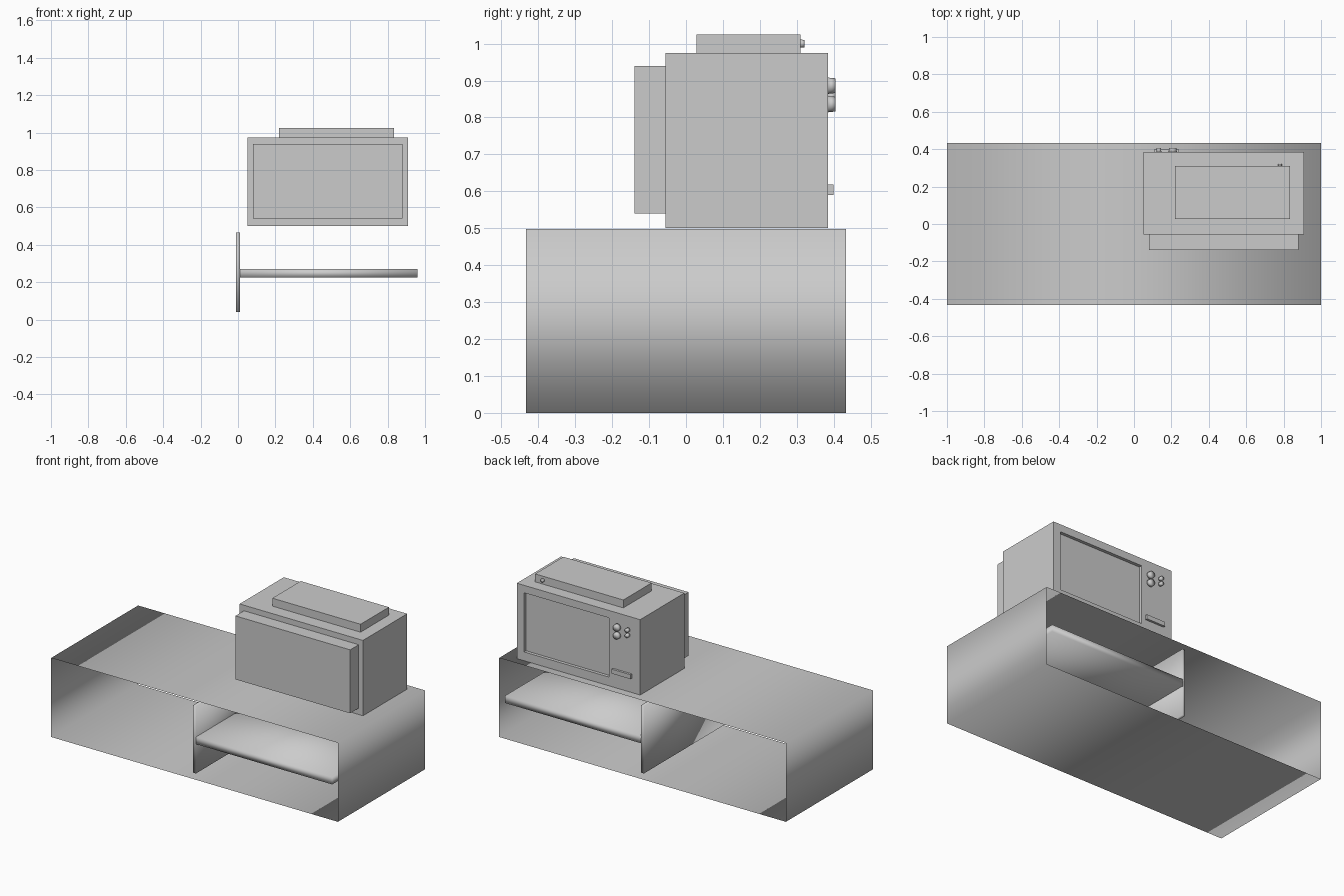
import bpy, bmesh
from math import pi
from mathutils import Matrix, Vector

cube = bpy.data.objects.get("Cube")
if cube:
    bpy.data.objects.remove(cube, do_unlink=True)

grey = bpy.data.materials.new("plain grey")
grey.use_nodes = True
colour = (0.6, 0.6, 0.6, 1)
grey.diffuse_color = colour
grey.node_tree.nodes["Principled BSDF"].inputs["Base Color"].default_value = colour


def finish(name, bm, smooth=False):
    bmesh.ops.recalc_face_normals(bm, faces=bm.faces)
    for f in bm.faces:
        f.smooth = smooth
    mesh = bpy.data.meshes.new(name)
    bm.to_mesh(mesh)
    bm.free()
    mesh.materials.append(grey)
    obj = bpy.data.objects.new(name, mesh)
    bpy.context.collection.objects.link(obj)
    return obj


def box_mesh(x, y, z):
    bm = bmesh.new()
    lo, hi = Vector((x[0], y[0], z[0])), Vector((x[1], y[1], z[1]))
    m = Matrix.Translation((lo + hi) / 2) @ Matrix.Diagonal((*(hi - lo), 1))
    bmesh.ops.create_cube(bm, size=1, matrix=m)
    return bm


def box(name, x, y, z, smooth=False):
    return finish(name, box_mesh(x, y, z), smooth)


def face_towards(bm, direction):
    bm.normal_update()
    return max(bm.faces, key=lambda f: f.normal.dot(Vector(direction)))


def knob(name, x, y, z, radius, depth):
    # Round knob pointing along +y, with a softened rim
    bm = bmesh.new()
    m = Matrix.Translation((x, y + depth / 2, z)) @ Matrix.Rotation(-pi / 2, 4, 'X')
    bmesh.ops.create_cone(bm, cap_ends=True, segments=24, radius1=radius,
                          radius2=radius * 0.9, depth=depth, matrix=m)
    return finish(name, bm, True)


# Stand: thin open sleeve, softly shaded all round
D = 0.433
bm = box_mesh((-1, 1), (-D, D), (0, 0.498))
ends = [f for f in bm.faces if abs(f.normal.y) > 0.9]
bmesh.ops.delete(bm, geom=ends, context='FACES_ONLY')
finish("stand_shell", bm, True)
box("stand_divider", (-0.01, 0.01), (-D, D), (0.04, 0.465), True)
box("stand_shelf", (0.005, 0.96), (-D, D), (0.225, 0.27), True)

# Television cabinet with the screen sunk into its +y face
BACK = 0.385
bm = box_mesh((0.05, 0.91), (-0.055, BACK), (0.5, 0.975))
panel = face_towards(bm, (0, 1, 0))
bmesh.ops.inset_individual(bm, faces=[panel], thickness=0.05)
for v in panel.verts:
    v.co.x = 0.86 if v.co.x > 0.5 else 0.267
    v.co.z = 0.928 if v.co.z > 0.74 else 0.555
rim = bmesh.ops.inset_individual(bm, faces=[panel], thickness=0.0)
for v in panel.verts:
    v.co.y -= 0.02
finish("television_cabinet", bm)
box("television_tube_housing", (0.08, 0.88), (-0.14, -0.055), (0.54, 0.94))

# Controls
for i, z in enumerate((0.886, 0.836)):
    knob(f"large_knob_{i + 1}", 0.207, BACK, z, 0.022, 0.02)
for i, z in enumerate((0.89, 0.857)):
    knob(f"small_knob_{i + 1}", 0.133, BACK, z, 0.013, 0.02)
box("control_bar", (0.108, 0.24), (BACK, 0.399), (0.59, 0.618))

# Player on top
box("player_body", (0.22, 0.835), (0.028, 0.31), (0.975, 1.025))
knob("player_button", 0.78, 0.31, 1.0, 0.011, 0.011)
